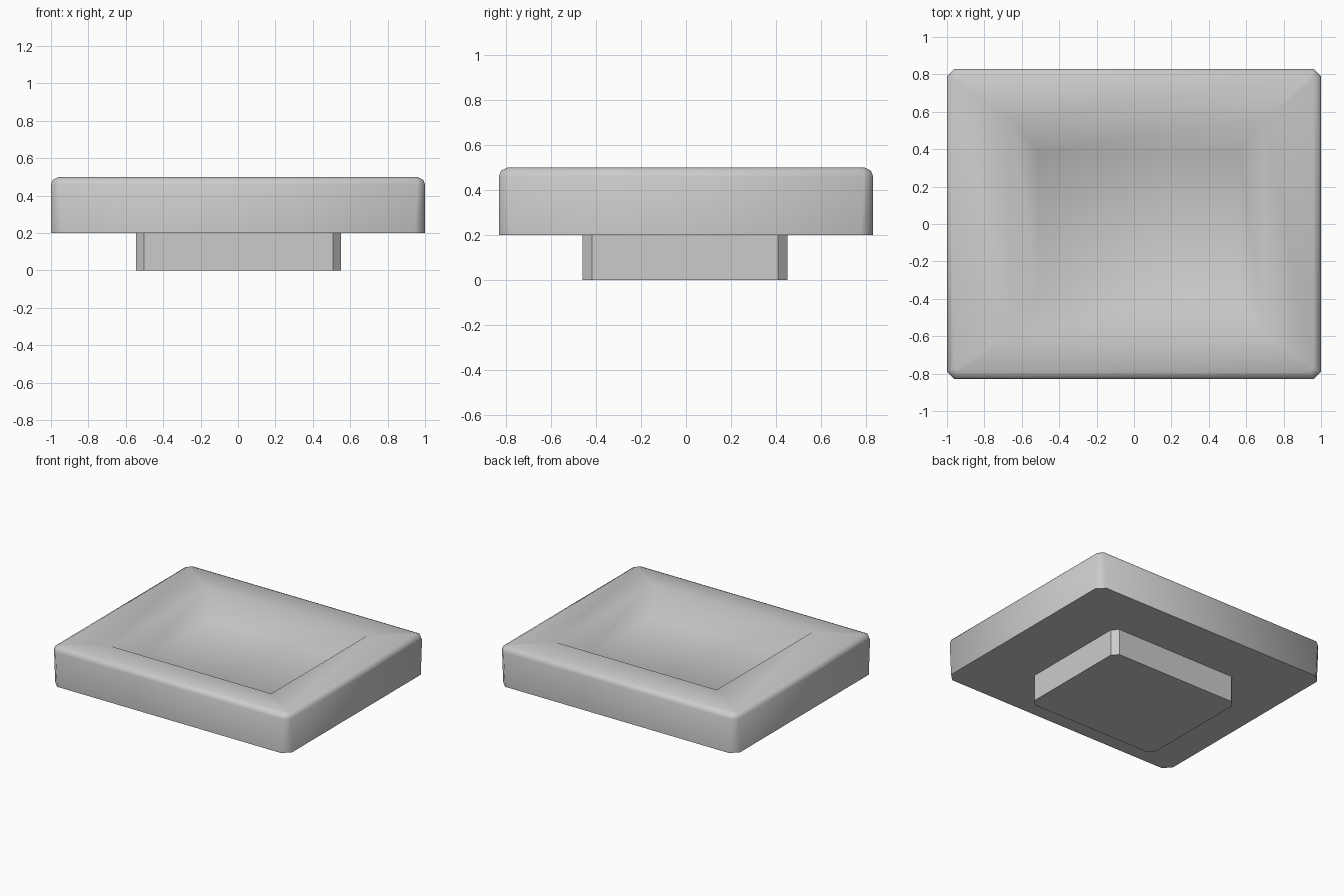
import bpy, bmesh, math

if "Cube" in bpy.data.objects:
    bpy.data.objects.remove(bpy.data.objects["Cube"])


def loft(name, rings, smooth=False):
    """Stack of chamfered rectangles: (x0, x1, y0, y1, z, chamfer), capped at both ends."""
    bm = bmesh.new()
    loops = []
    for x0, x1, y0, y1, z, c in rings:
        pts = [(x0 + c, y0), (x1 - c, y0), (x1, y0 + c), (x1, y1 - c),
               (x1 - c, y1), (x0 + c, y1), (x0, y1 - c), (x0, y0 + c)]
        loops.append([bm.verts.new((x, y, z)) for x, y in pts])
    for a, b in zip(loops, loops[1:]):
        for i in range(8):
            j = (i + 1) % 8
            bm.faces.new((a[i], a[j], b[j], b[i]))
    bm.faces.new(loops[0][::-1])
    bm.faces.new(loops[-1])
    # zero chamfers collapse to plain corners
    bmesh.ops.remove_doubles(bm, verts=bm.verts, dist=0.0005)
    bmesh.ops.recalc_face_normals(bm, faces=bm.faces)
    mesh = bpy.data.meshes.new(name)
    bm.to_mesh(mesh)
    bm.free()
    ob = bpy.data.objects.new(name, mesh)
    bpy.context.collection.objects.link(ob)
    if smooth:
        bpy.ops.object.select_all(action='DESELECT')
        ob.select_set(True)
        bpy.context.view_layer.objects.active = ob
        bpy.ops.object.shade_smooth_by_angle(angle=math.radians(50))
    return ob


def outer(inset, z, c):
    return (-1 + inset, 1 - inset, -0.83 + inset, 0.83 - inset, z, c)


# tray: slab with rounded top edge and a sunken, sloped basin
loft("tray", [
    outer(0.0, 0.20, 0.055),
    outer(0.0, 0.46, 0.04),
    outer(0.01, 0.485, 0.035),
    outer(0.04, 0.50, 0.02),
    (-0.65, 0.70, -0.60, 0.56, 0.50, 0.0),
    (-0.51, 0.565, -0.40, 0.385, 0.37, 0.0),
], smooth=True)

# pedestal: faceted block with cut corners
loft("pedestal", [
    (-0.545, 0.55, -0.46, 0.45, 0.0, 0.043),
    (-0.545, 0.55, -0.46, 0.45, 0.20, 0.043),
])
